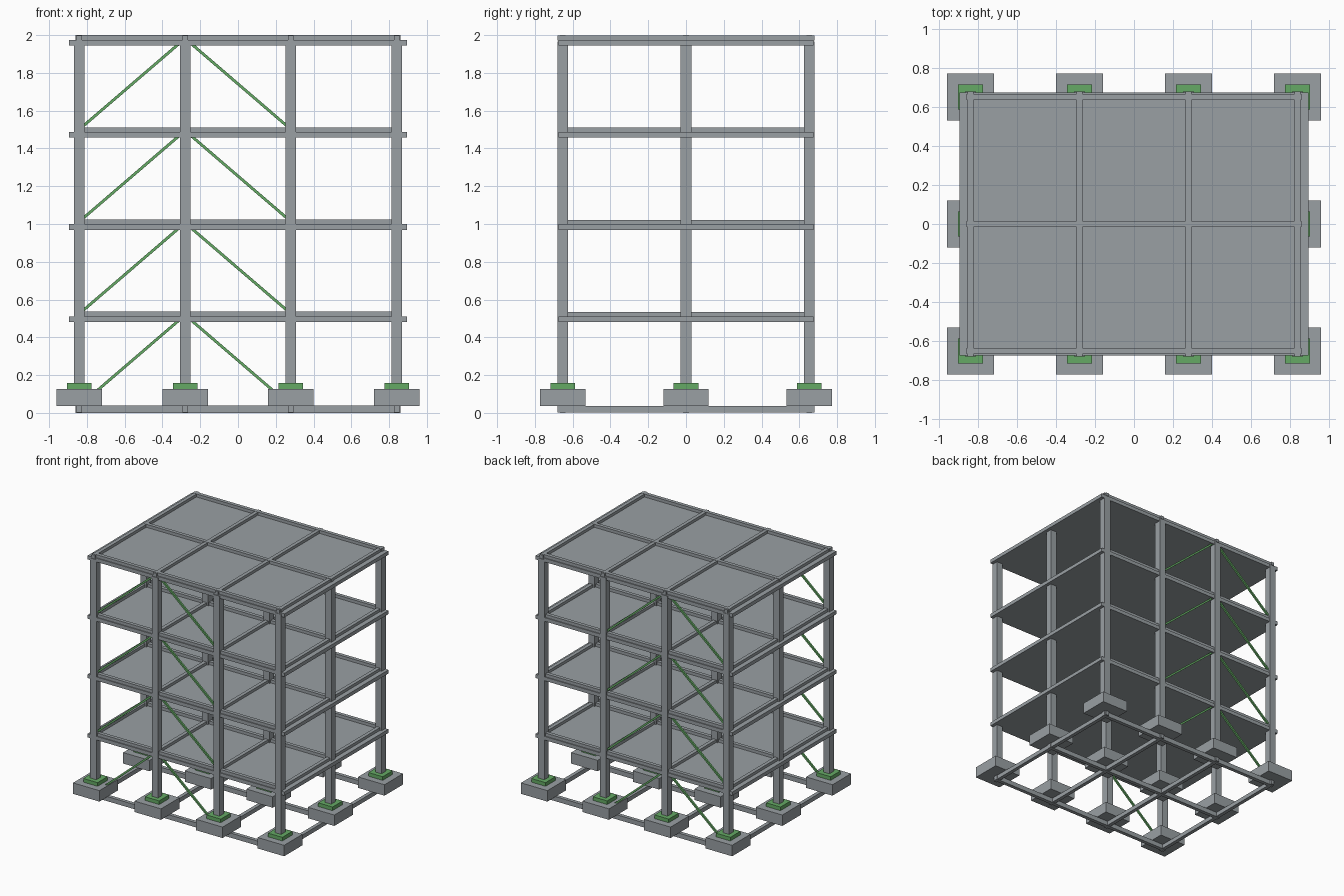
import bpy
from mathutils import Vector

cube = bpy.data.objects.get("Cube")
if cube:
    bpy.data.objects.remove(cube, do_unlink=True)


def material(name, rgb):
    m = bpy.data.materials.new(name)
    m.use_nodes = True
    color = (*rgb, 1)
    m.diffuse_color = color
    m.node_tree.nodes["Principled BSDF"].inputs["Base Color"].default_value = color
    return m


concrete = material("concrete_gray", (0.32, 0.35, 0.37))
green = material("steel_green", (0.13, 0.40, 0.13))

CORNERS = [(x, y, z) for x in (-1, 1) for y in (-1, 1) for z in (-1, 1)]
FACES = [(0, 1, 3, 2), (4, 6, 7, 5), (0, 4, 5, 1),
         (2, 3, 7, 6), (0, 2, 6, 4), (1, 5, 7, 3)]


def box(name, center, size, mat):
    """Axis-aligned box given by its centre and full size."""
    half = Vector(size) / 2
    mesh = bpy.data.meshes.new(name)
    mesh.from_pydata([Vector(c) * half for c in CORNERS], [], FACES)
    mesh.materials.append(mat)
    obj = bpy.data.objects.new(name, mesh)
    obj.location = center
    bpy.context.collection.objects.link(obj)
    return obj


def span(name, x, y, z0, z1, sx, sy, mat):
    """Box between two heights."""
    return box(name, (x, y, (z0 + z1) / 2), (sx, sy, z1 - z0), mat)


def brace(name, a, b, width):
    """Square bar between two points."""
    a, b = Vector(a), Vector(b)
    bar = box(name, (a + b) / 2, (width, width, (b - a).length), green)
    bar.rotation_mode = "QUATERNION"
    bar.rotation_quaternion = (b - a).to_track_quat("Z", "Y")


COLS = (-0.84, -0.28, 0.28, 0.84)
ROWS = (-0.652, 0, 0.652)
STOREY = 0.488
LEVELS = [2 - STOREY * i for i in range(4)]


def beam_grid(name, z0, z1):
    """Crossing beams on every column line."""
    for y in ROWS:
        span(name + "_long_beam", 0, y, z0, z1, 1.72, 0.03, concrete)
    for x in COLS:
        span(name + "_cross_beam", x, 0, z0 + 0.002, z1 - 0.002, 0.03, 1.36, concrete)


# Ground beams
beam_grid("ground", 0, 0.038)

# Footings, base pads and columns
for x in COLS:
    for y in ROWS:
        span("footing", x, y, 0.037, 0.127, 0.24, 0.24, concrete)
        span("base_pad", x, y, 0.127, 0.157, 0.13, 0.13, green)
        span("column", x, y, 0.157, 1.965, 0.056, 0.056, concrete)

# Floor slabs with raised beams
for top in LEVELS:
    span("floor_slab", 0, 0, top - 0.055, top - 0.025, 1.79, 1.35, concrete)
    beam_grid("floor", top - 0.03, top)

# Diagonal braces on the front and back walls
for top in LEVELS:
    for y in (ROWS[0], ROWS[2]):
        for side in (-1, 1):
            apex = (COLS[1] + side * 0.02, y, top - 0.035)
            foot = (COLS[1] + side * 0.545, y, top - STOREY + 0.002)
            brace("brace", foot, apex, 0.015)
